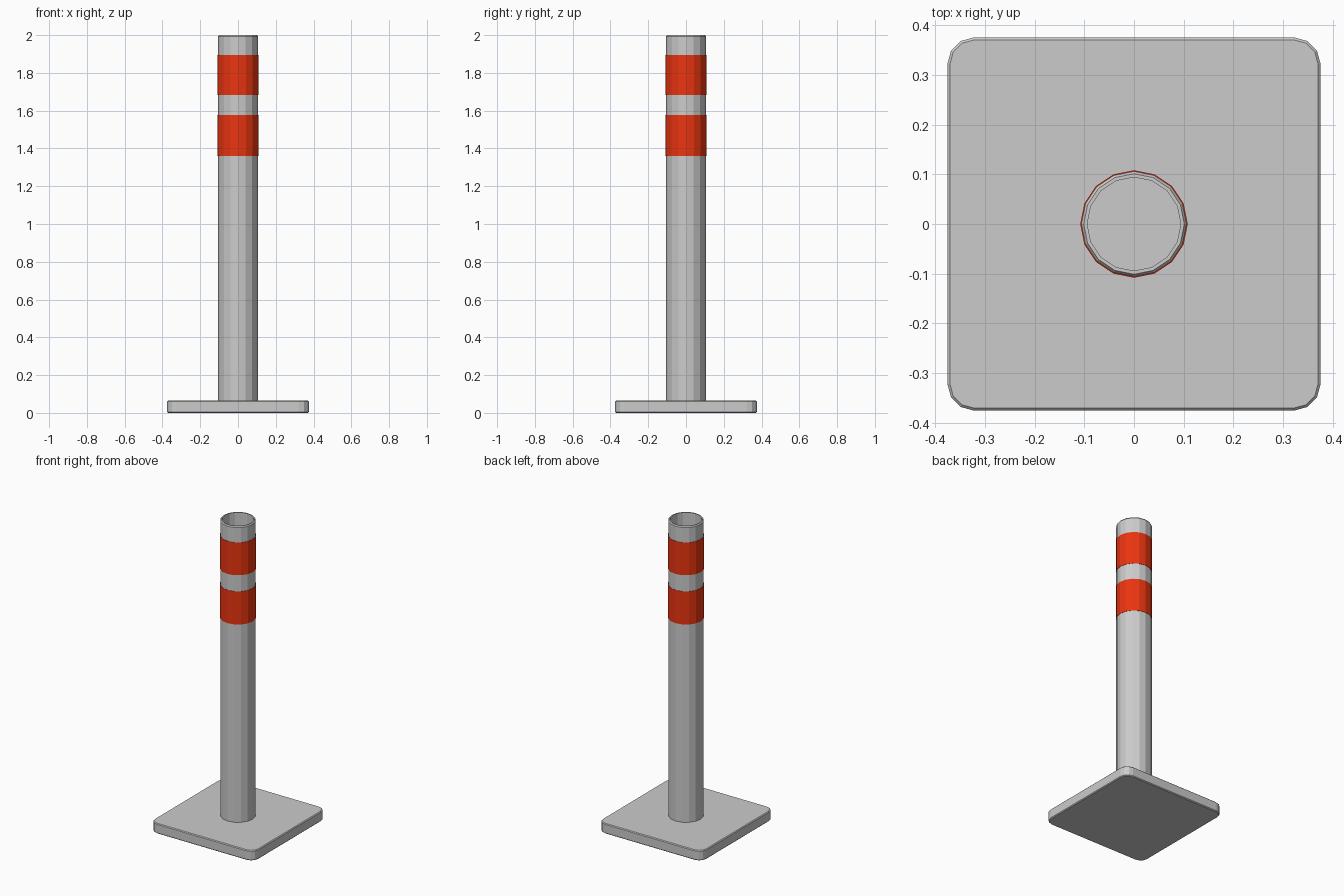
import bpy, bmesh, math

if "Cube" in bpy.data.objects:
    bpy.data.objects.remove(bpy.data.objects["Cube"])

SIDES = 16


def finish(name, bm, material=None):
    bmesh.ops.recalc_face_normals(bm, faces=bm.faces)
    mesh = bpy.data.meshes.new(name)
    bm.to_mesh(mesh)
    bm.free()
    obj = bpy.data.objects.new(name, mesh)
    bpy.context.collection.objects.link(obj)
    if material:
        mesh.materials.append(material)
    return obj


def lathe(name, profile, material=None):
    """Revolve a closed (radius, z) profile around the z axis."""
    bm = bmesh.new()
    rings = []
    for i in range(SIDES):
        a = 2 * math.pi * i / SIDES
        rings.append([bm.verts.new((r * math.cos(a), r * math.sin(a), z)) for r, z in profile])
    n = len(profile)
    for i in range(SIDES):
        p, q = rings[i], rings[(i + 1) % SIDES]
        for j in range(n):
            k = (j + 1) % n
            bm.faces.new((p[j], q[j], q[k], p[k]))
    return finish(name, bm, material)


# Base plate: square slab with rounded corners and a fine edge bevel
bm = bmesh.new()
bmesh.ops.create_cube(bm, size=1)
for v in bm.verts:
    v.co = (v.co.x * 0.75, v.co.y * 0.75, (v.co.z + 0.5) * 0.066)
corners = [e for e in bm.edges if abs(e.verts[0].co.z - e.verts[1].co.z) > 0.01]
bmesh.ops.bevel(bm, geom=corners, offset=0.053, segments=3, profile=0.5, affect='EDGES')
rim = [e for e in bm.edges if abs(e.verts[0].co.z - e.verts[1].co.z) < 0.01]
bmesh.ops.bevel(bm, geom=rim, offset=0.005, segments=1, profile=0.5, affect='EDGES')
finish("base_plate", bm)

# Hollow post with a chamfered top rim
lathe("post", [(0.106, 0.06), (0.106, 1.993), (0.101, 2.0), (0.094, 2.0), (0.094, 0.06)])

# Orange reflective bands
orange = bpy.data.materials.new("band_orange")
orange.diffuse_color = (0.82, 0.035, 0.005, 1)
orange.use_nodes = True
orange.node_tree.nodes["Principled BSDF"].inputs["Base Color"].default_value = orange.diffuse_color
for name, z0, z1 in (("lower_band", 1.36, 1.576), ("upper_band", 1.682, 1.896)):
    lathe(name, [(0.108, z0), (0.108, z1), (0.105, z1), (0.105, z0)], orange)
